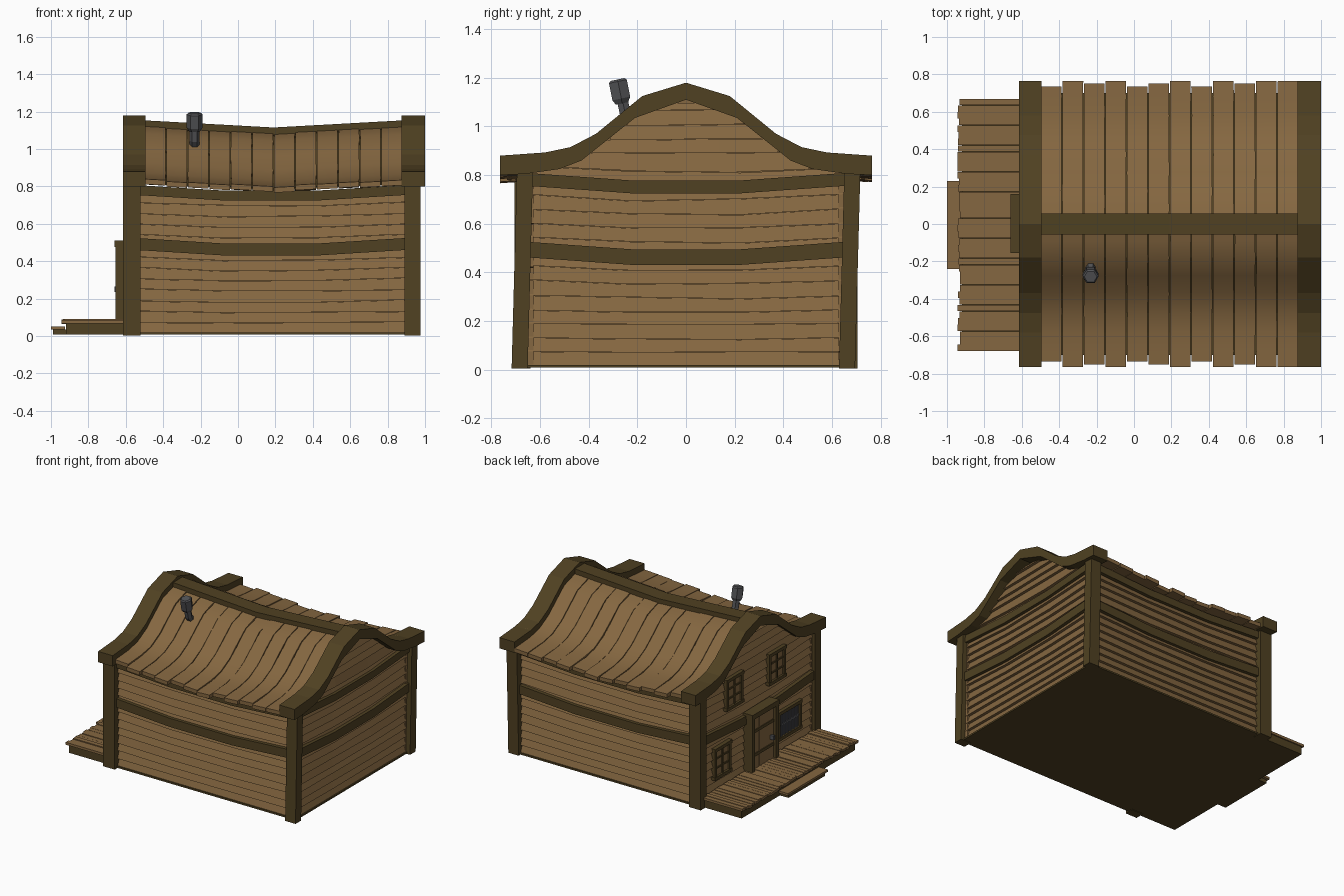
import bpy, bmesh, random
from math import sin, cos, pi, radians

random.seed(4)
if "Cube" in bpy.data.objects:
    bpy.data.objects.remove(bpy.data.objects["Cube"])


def material(name, rgb):
    m = bpy.data.materials.new(name)
    m.use_nodes = True
    m.diffuse_color = (*rgb, 1)
    m.node_tree.nodes["Principled BSDF"].inputs["Base Color"].default_value = (*rgb, 1)
    return m


PLANK = material("plank brown", (0.235, 0.136, 0.052))
TIMBER = material("dark timber", (0.080, 0.053, 0.016))
IRON = material("iron grey", (0.085, 0.086, 0.092))
PANE = material("blue grey", (0.085, 0.095, 0.125))


class Part:
    """Collects lofted pieces into one named object."""

    def __init__(self, name, mat):
        self.name, self.mat, self.bm = name, mat, bmesh.new()

    def loft(self, rings):
        rows = [[self.bm.verts.new(p) for p in r] for r in rings]
        n = len(rows[0])
        for a, b in zip(rows, rows[1:]):
            for i in range(n):
                j = (i + 1) % n
                self.bm.faces.new((a[i], a[j], b[j], b[i]))
        self.bm.faces.new(rows[0])
        self.bm.faces.new(rows[-1])

    def box(self, x0, x1, y0, y1, z0, z1):
        self.loft([[(x0, y0, z), (x1, y0, z), (x1, y1, z), (x0, y1, z)] for z in (z0, z1)])

    def strip(self, place, ts, low, high, back, face, tilt=0):
        self.loft([[place(t, low(t), back), place(t, high(t), back),
                    place(t, high(t), face - tilt), place(t, low(t), face)] for t in ts])

    def done(self, smooth=False):
        bmesh.ops.recalc_face_normals(self.bm, faces=self.bm.faces)
        mesh = bpy.data.meshes.new(self.name)
        self.bm.to_mesh(mesh)
        self.bm.free()
        mesh.materials.append(self.mat)
        if smooth:
            mesh.shade_smooth()
            mesh.set_sharp_from_angle(angle=radians(35))
        bpy.context.collection.objects.link(bpy.data.objects.new(self.name, mesh))


def spread(a, b, n):
    return [a + (b - a) * i / n for i in range(n + 1)]


def interpolate(points, v):
    v = abs(v)
    for (a, za), (b, zb) in zip(points, points[1:]):
        if v <= b:
            return za + (zb - za) * (v - a) / (b - a)
    return points[-1][1]


# Gable curve, upper and lower edge of the bargeboard
UPPER = [(0, 1.18), (.18, 1.125), (.37, .97), (.475, .915), (.58, .893), (.765, .88)]
LOWER = [(0, 1.11), (.21, 1.035), (.43, .86), (.52, .825), (.66, .805), (.765, .8)]


def upper(y):
    return interpolate(UPPER, y)


def roof_sag(x):
    return 0.038 * (1 - abs(x - 0.19) / 0.69)


def half_width(z):
    return max([y / 100 for y in range(68) if upper(y / 100) - 0.045 >= z] or [0.06])


# Core behind the planks, and the floor
core = Part("wall_core", PLANK)
core.box(-.55, .9, -.63, .63, .02, .765)
for x0, x1 in ((-.55, -.51), (.88, .9)):
    core.loft([[(x0, y, .7), (x1, y, .7), (x1, y, upper(y) - .05), (x0, y, upper(y) - .05)]
               for y in spread(-.63, .63, 20)])
core.done()
floor = Part("floor", TIMBER)
floor.box(-.6, .95, -.68, .68, .008, .02)
floor.done()

# Walls: place function, start, end, top height, outer face distance
WALLS = {
    "front": (lambda t, z, d: (t, -d, z), -.59, .94, .78, .672),
    "back": (lambda t, z, d: (t, d, z), -.59, .94, .78, .672),
    "left": (lambda t, z, d: (d, t, z), -.67, .67, 1.1, .942),
    "right": (lambda t, z, d: (-d, t, z), -.67, .67, 1.1, .592),
}
ROW = 0.0585


def dip(t, a, b):
    """Sag in three straight runs: sloping, level, sloping."""
    return min(1, 1.5 * (1 - abs(2 * (t - a) / (b - a) - 1)))


def plank_line(z, a, b):
    """A slightly wavy board edge, sagging in the middle."""
    bumps = list(zip(spread(0, 1, 3), [random.uniform(-.005, .005) for _ in range(4)]))
    amount = .02 * min(1, z / .45) if z < .85 else .004

    def line(t):
        return z - amount * dip(t, a, b) + interpolate(bumps, (t - a) / (b - a)) * min(1, z * 5)
    return line


for side, (place, a, b, top, d) in WALLS.items():
    # Lapped siding: each board leans in towards its top
    planks = Part(side + "_wall_planks", PLANK)
    z, low = .016, plank_line(.016, a, b)
    while z < top - .02:
        high = plank_line(min(z + ROW, top), a, b)
        w = half_width(z + ROW / 4) if top > 1 else None
        ts = spread(-w, w, 3) if w else spread(a, b, 3)
        planks.strip(place, ts, low, lambda t, f=high: f(t) - .001, d - .045, d, .02)
        low, z = high, z + ROW
    planks.done()

    # Sagging belt and top beams
    beams = Part(side + "_wall_beams", TIMBER)
    for zb, h in ((.463, .064), (.757, .053)):
        if side == "right" and zb > .6:
            continue

        def bottom(t, zb=zb):
            return zb - .032 * dip(t, a, b)
        beams.strip(place, spread(a, b, 3), bottom, lambda t, h=h: bottom(t) + h, d - .03, d + .014)
    beams.done()

# Corner posts, the ones on the left end lean slightly
for end, x0, x1, lean in (("left", .89, .975, .011), ("right", -.615, -.52, 0)):
    for s, face in ((-1, "front"), (1, "back")):
        post = Part(f"{face}_{end}_post", TIMBER)
        post.loft([[(x0, s * .673 + k - .033, z), (x1, s * .673 + k - .033, z),
                    (x1, s * .673 + k + .033, z), (x0, s * .673 + k + .033, z)]
                   for z, k in ((.004, -lean), (.82, lean))])
        post.done()

# Curved bargeboards
curve_ys = sorted({s * y for y, _ in UPPER + LOWER for s in (-1, 1)})
for end, x0, x1 in (("left", .875, 1.0), ("right", -.615, -.495)):
    board = Part(end + "_bargeboard", TIMBER)
    board.loft([[(x0, y, interpolate(LOWER, y)), (x1, y, interpolate(LOWER, y)),
                 (x1, y, upper(y)), (x0, y, upper(y))] for y in curve_ys])
    board.done()

# Roof boards with uneven eaves, over a dark underlay
edges = spread(-.5, .88, 12)
EAVES = (.735, .765, .75, .765, .735, .75, .765, .735, .765, .75, .765, .765)
for s, face in ((-1, "front"), (1, "back")):
    boards = Part(face + "_roof_boards", PLANK)
    under = Part(face + "_roof_underlay", TIMBER)
    ys = [0, .09, .18, .275, .37, .475, .58, .68]
    for x0, x1, eave in zip(edges, edges[1:], EAVES):
        rings = []
        lift = random.uniform(-.003, .003)
        for y in ys + [eave]:
            l, r = x0 + random.uniform(.001, .004), x1 - random.uniform(.001, .004)
            zl, zr = (upper(y) - .045 + lift - roof_sag(x) for x in (l, r))
            rings.append([(l, s * y, zl - .028), (r, s * y, zr - .028), (r, s * y, zr), (l, s * y, zl)])
        boards.loft(rings)
        under.loft([[(x, s * y, upper(y) - h - roof_sag(x)) for x, h in
                     ((x0, .07), (x1, .07), (x1, .06), (x0, .06))] for y in ys + [.7]])
    boards.done(smooth=True)
    under.done()

ridge = Part("ridge_beam", TIMBER)
ridge.loft([[(x, -.055, 1.11 - roof_sag(x)), (x, .055, 1.11 - roof_sag(x)),
             (x, .055, 1.153 - roof_sag(x)), (x, -.055, 1.153 - roof_sag(x))] for x in (-.5, .19, .88)])
ridge.done()


# Bent stove pipe with a wide cap
def ring(y, z, r, tilt, n=6):
    a = radians(tilt)
    return [(-.232 + r * cos(2 * pi * i / n), y + r * sin(2 * pi * i / n) * cos(a),
             z + r * sin(2 * pi * i / n) * sin(a)) for i in range(n)]


pipe = Part("stove_pipe", IRON)
pipe.loft([ring(-.175, 1.035, .026, 75), ring(-.225, 1.02, .026, 55),
           ring(-.248, 1.045, .026, 20), ring(-.262, 1.11, .026, 12)])
pipe.done()
cap = Part("stove_pipe_cap", IRON)
cap.loft([ring(-.263, 1.095, .03, 12), ring(-.266, 1.115, .043, 12),
          ring(-.28, 1.185, .043, 12), ring(-.282, 1.193, .034, 12)])
cap.done()

# Porch deck and step
frame = Part("porch_frame", TIMBER)
frame.box(-.92, -.6, -.67, .66, .008, .07)
frame.box(-.99, -.92, -.22, .21, .008, .036)
frame.done()
deck = Part("porch_planks", PLANK)
ys = spread(-.68, .67, 38)
for y0, y1 in zip(ys, ys[1:]):
    zt = .086 + random.uniform(-.004, .004)
    deck.box(-.935 - random.uniform(-.005, .01), -.6, y0 + .0005, y1 - .0005, zt - .018, zt)
deck.done()
step = Part("step_plank", PLANK)
step.box(-1.0, -.925, -.24, .23, .034, .05)
step.done()

# Door with frame, straps and handle
panel = Part("door_planks", PLANK)
for y in (-.085, 0, .085):
    panel.box(-.632, -.58, y - .0415, y + .0415, .08, .475)
panel.done()
surround = Part("door_frame", TIMBER)
for y in (-.14, .14):
    surround.box(-.655, -.58, y - .016, y + .016, .08, .48)
surround.box(-.66, -.58, -.155, .16, .475, .512)
for z in (.19, .365):
    surround.box(-.638, -.63, -.12, .12, z - .011, z + .011)
surround.done()
handle = Part("door_handle", IRON)
handle.box(-.66, -.63, -.105, -.085, .235, .265)
handle.done()


# Windows: outer frame plus glazing bars
def window(name, y, z, w, h, cols, rows, bar, bar_mat, back):
    frame = Part(name + "_frame", TIMBER)
    for s in (-1, 1):
        frame.box(-.609, -.565, y + s * w - .012, y + s * w + .012, z - h, z + h)
        frame.box(-.612, -.565, y - w - .016, y + w + .016, z + s * h - .012, z + s * h + .012)
    frame.done()
    bars = Part(name + "_bars", bar_mat)
    for t in spread(y - w, y + w, cols)[1:-1]:
        bars.box(-.604, -.575, t - bar, t + bar, z - h, z + h)
    for t in spread(z - h, z + h, rows)[1:-1]:
        bars.box(-.602, -.575, y - w, y + w, t - bar, t + bar)
    bars.done()
    pane = Part(name + "_pane", back)
    pane.box(-.596, -.588, y - w, y + w, z - h, z + h)
    pane.done()


for name, y, z in (("upper_back", .29, .73), ("upper_front", -.21, .73), ("lower_back", .43, .27)):
    window(name + "_window", y, z, .085, .105, 2, 3, .006, TIMBER, PLANK)
window("barred_window", -.355, .265, .125, .095, 7, 2, .007, IRON, PANE)
